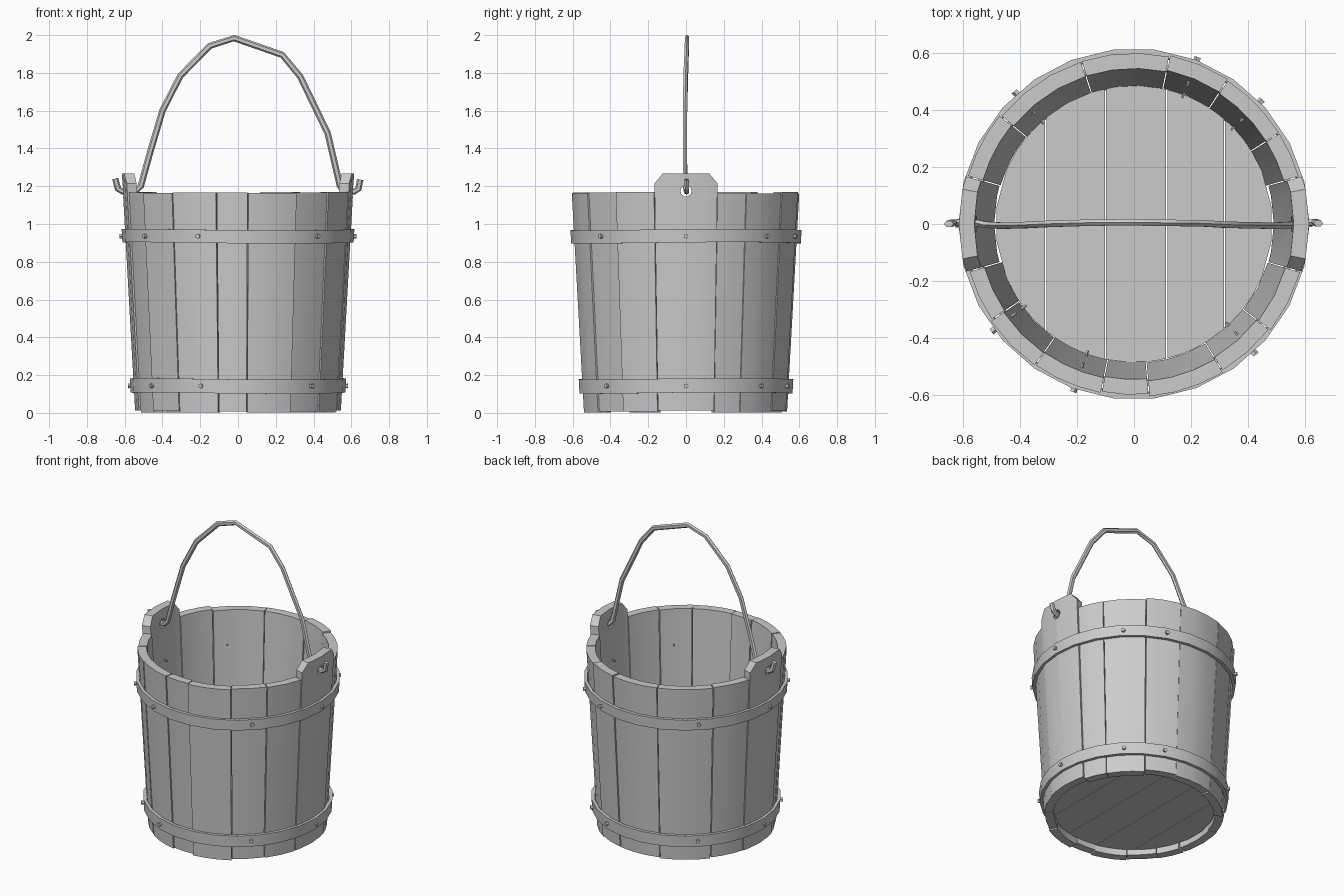
import bpy, bmesh, math, random
from mathutils import Matrix, Vector

if "Cube" in bpy.data.objects:
    bpy.data.objects.remove(bpy.data.objects["Cube"])

random.seed(4)
R_BOT, R_TOP, H, WALL = 0.538, 0.603, 1.165, 0.054


def radius(z):
    return R_BOT + (R_TOP - R_BOT) * z / H


def polar(r, deg, z):
    a = math.radians(deg)
    return (r * math.cos(a), r * math.sin(a), z)


def make(name, bm, smooth=35):
    bmesh.ops.recalc_face_normals(bm, faces=bm.faces[:])
    me = bpy.data.meshes.new(name)
    bm.to_mesh(me)
    bm.free()
    ob = bpy.data.objects.new(name, me)
    bpy.context.collection.objects.link(ob)
    if smooth:
        me.shade_smooth()
        me.set_sharp_from_angle(angle=math.radians(smooth))
    return ob


def loft(bm, rings, closed=False):
    """Skin a list of rings; cap both ends unless closed."""
    vs = [[bm.verts.new(p) for p in ring] for ring in rings]
    n = len(vs[0])
    pairs = list(zip(vs, vs[1:])) + ([(vs[-1], vs[0])] if closed else [])
    for a, b in pairs:
        for i in range(n):
            j = (i + 1) % n
            bm.faces.new((a[i], a[j], b[j], b[i]))
    if not closed:
        bm.faces.new(vs[0])
        bm.faces.new(vs[-1])


def stave(name, columns, bottom, dr=0.0):
    """Tapered curved board; columns are (angle, top height)."""
    bm = bmesh.new()
    rings = []
    for deg, top in columns:
        ro, rt = radius(bottom) + dr, radius(top) + dr
        rings.append([polar(ro, deg, bottom), polar(rt, deg, top),
                      polar(rt - WALL, deg, top), polar(ro - WALL, deg, bottom)])
    loft(bm, rings)
    return make(name, bm)


# Plain staves, six on each side between the two ears
back = [16, 32, 57, 78, 108, 141, 164]
front = [196, 214, 235, 259, 275, 301, 322, 344]
k = 0
for edges in (back, front):
    for a, b in zip(edges, edges[1:]):
        k += 1
        a2, b2 = a + 0.2, b - 0.2
        top = H + random.uniform(-0.006, 0.004)
        n = 3 if b - a > 22 else 2
        cols = [(a2 + (b2 - a2) * i / n, top) for i in range(n + 1)]
        stave(f"stave_{k}", cols, random.uniform(0.0, 0.014), random.uniform(-0.006, 0.005))

# Hole cutter through both ears
bm = bmesh.new()
bmesh.ops.create_cone(bm, cap_ends=True, segments=10, radius1=0.03, radius2=0.03, depth=1.6,
                      matrix=Matrix.Translation((0, 0, 1.175)) @ Matrix.Rotation(math.pi / 2, 4, 'Y'))
cutter = make("hole_cutter", bm, 0)
cutter.hide_render = True
cutter.display_type = 'WIRE'

# Tall ear staves with clipped corners
for name, c in (("ear_right", 0), ("ear_left", 180)):
    cols = [(c - 15.8, 1.215), (c - 11.5, 1.268), (c, 1.268), (c + 11.5, 1.268), (c + 15.8, 1.215)]
    ear = stave(name, cols, 0.012, 0.006)
    mod = ear.modifiers.new("hole", 'BOOLEAN')
    mod.operation = 'DIFFERENCE'
    mod.object = cutter

# Hoops and their nails
for label, z0, z1 in (("lower", 0.105, 0.18), ("upper", 0.9, 0.97)):
    bm = bmesh.new()
    rings = []
    for i in range(26):
        d = 360 * i / 26
        w = 0.004 * math.sin(math.radians(d * 2 + 40))
        ri, ro = 0.004, 0.024
        rings.append([polar(radius(z0) + ri, d, z0 + w), polar(radius(z0) + ro, d, z0 + w),
                      polar(radius(z1) + ro, d, z1 + w), polar(radius(z1) + ri, d, z1 + w)])
    loft(bm, rings, closed=True)
    make(f"{label}_hoop", bm)
    bm = bmesh.new()
    zc = (z0 + z1) / 2
    for d in (0, 44, 69, 132, 180, 217, 250, 313):
        m = (Matrix.Translation(polar(radius(zc) - 0.018, d, zc))
             @ Matrix.Rotation(math.radians(d), 4, 'Z') @ Matrix.Rotation(math.pi / 2, 4, 'Y'))
        bmesh.ops.create_cone(bm, cap_ends=True, segments=5, radius1=0.004, radius2=0.013,
                              depth=0.11, matrix=m)
    make(f"{label}_nails", bm, 0)

# Floor planks cut to the round
cuts = [-0.484, -0.31, -0.1, 0.115, 0.318, 0.484]
for i, (x0, x1) in enumerate(zip(cuts, cuts[1:])):
    xs = [x0 + 0.002 + (x1 - x0 - 0.004) * t / 5 for t in range(6)]
    ys = [math.sqrt(max(0.0, 0.486 ** 2 - x * x)) for x in xs]
    outline = [(x, -y) for x, y in zip(xs, ys)] + [(x, y) for x, y in zip(xs[::-1], ys[::-1])]
    bm = bmesh.new()
    loft(bm, [[(x, y, z) for x, y in outline] for z in (0.045, 0.085)])
    make(f"floor_plank_{i + 1}", bm, 0)

# Bent rod handle, hooked outward through the ears
path = [(-0.65, 1.24), (-0.635, 1.185), (-0.61, 1.172), (-0.545, 1.173), (-0.515, 1.2),
        (-0.465, 1.38), (-0.4, 1.6), (-0.305, 1.785), (-0.15, 1.943), (-0.02, 1.984),
        (0.235, 1.895), (0.33, 1.78), (0.475, 1.48), (0.54, 1.2), (0.56, 1.173),
        (0.615, 1.172), (0.637, 1.185), (0.647, 1.235)]
pts = [Vector((x, 0, z)) for x, z in path]
rings = []
for i, p in enumerate(pts):
    a, b = pts[max(i - 1, 0)], pts[min(i + 1, len(pts) - 1)]
    t = (b - a).normalized()
    n = Vector((-t.z, 0, t.x))
    y = 0.006 * math.sin(i * 0.9)
    rings.append([p + n * 0.017 * math.cos(q) + Vector((0, y + 0.013 * math.sin(q), 0))
                  for q in (math.pi * s / 3 for s in range(6))])
bm = bmesh.new()
loft(bm, rings)
make("handle", bm)
